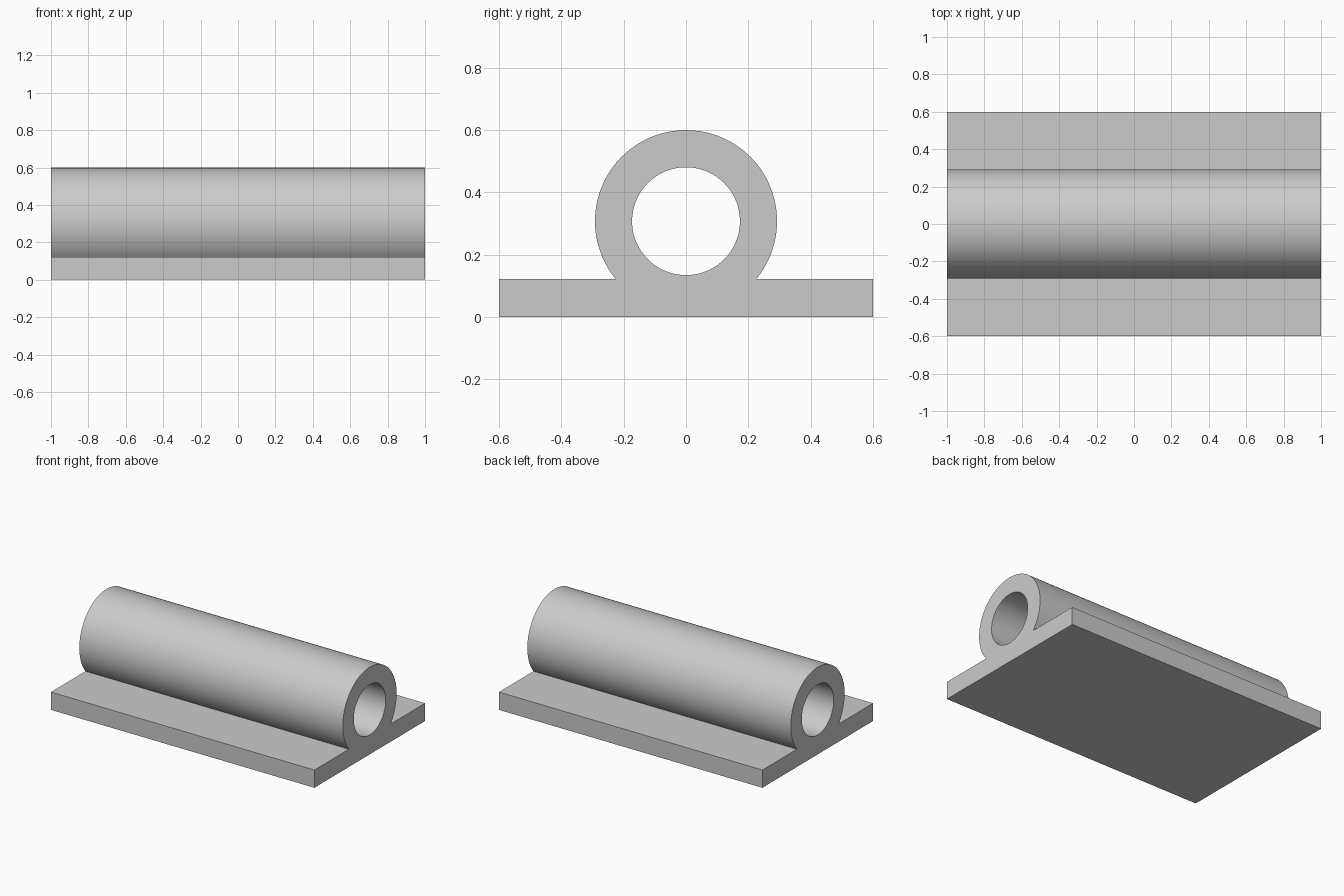
import bpy
import bmesh
from math import asin, cos, sin, pi, radians

cube = bpy.data.objects.get("Cube")
if cube:
    bpy.data.objects.remove(cube, do_unlink=True)

HALF_LENGTH, HALF_WIDTH = 1.0, 0.6
FLANGE_TOP = 0.122
AXIS_Z, OUTER_R, BORE_R = 0.307, 0.292, 0.173
STEPS = 96


def arc(radius, start, end, count):
    """Points (y, z) along an arc around the tube axis."""
    angles = [start + (end - start) * i / count for i in range(count + 1)]
    return [(radius * cos(a), AXIS_Z + radius * sin(a)) for a in angles]


def add_loop(bm, points):
    verts = [bm.verts.new((-HALF_LENGTH, y, z)) for y, z in points]
    return [bm.edges.new((v, verts[i - 1])) for i, v in enumerate(verts)]


# Cross-section: flat flange merging into a round tube, with a bore
meet = asin((FLANGE_TOP - AXIS_Z) / OUTER_R)
outline = [(-HALF_WIDTH, FLANGE_TOP), (-HALF_WIDTH, 0),
           (HALF_WIDTH, 0), (HALF_WIDTH, FLANGE_TOP)]
outline += arc(OUTER_R, meet, pi - meet, STEPS)
bore = arc(BORE_R, 0, 2 * pi, STEPS)[:-1]

# Fill the section and extrude it along the length
bm = bmesh.new()
edges = add_loop(bm, outline) + add_loop(bm, bore)
bmesh.ops.triangle_fill(bm, edges=edges, use_beauty=True)
extruded = bmesh.ops.extrude_face_region(bm, geom=bm.faces[:], use_keep_orig=True)
moved = [g for g in extruded["geom"] if isinstance(g, bmesh.types.BMVert)]
bmesh.ops.translate(bm, verts=moved, vec=(2 * HALF_LENGTH, 0, 0))
bmesh.ops.recalc_face_normals(bm, faces=bm.faces[:])
mesh = bpy.data.meshes.new("flanged_tube")
bm.to_mesh(mesh)
bm.free()

tube = bpy.data.objects.new("flanged_tube", mesh)
bpy.context.collection.objects.link(tube)

# Plain grey material
grey = bpy.data.materials.new("plain_grey")
grey.use_nodes = True
colour = (0.6, 0.6, 0.6, 1)
grey.diffuse_color = colour
grey.node_tree.nodes["Principled BSDF"].inputs["Base Color"].default_value = colour
mesh.materials.append(grey)

# Smooth round surfaces, sharp corners
bpy.ops.object.select_all(action="DESELECT")
tube.select_set(True)
bpy.context.view_layer.objects.active = tube
bpy.ops.object.shade_smooth_by_angle(angle=radians(30))
